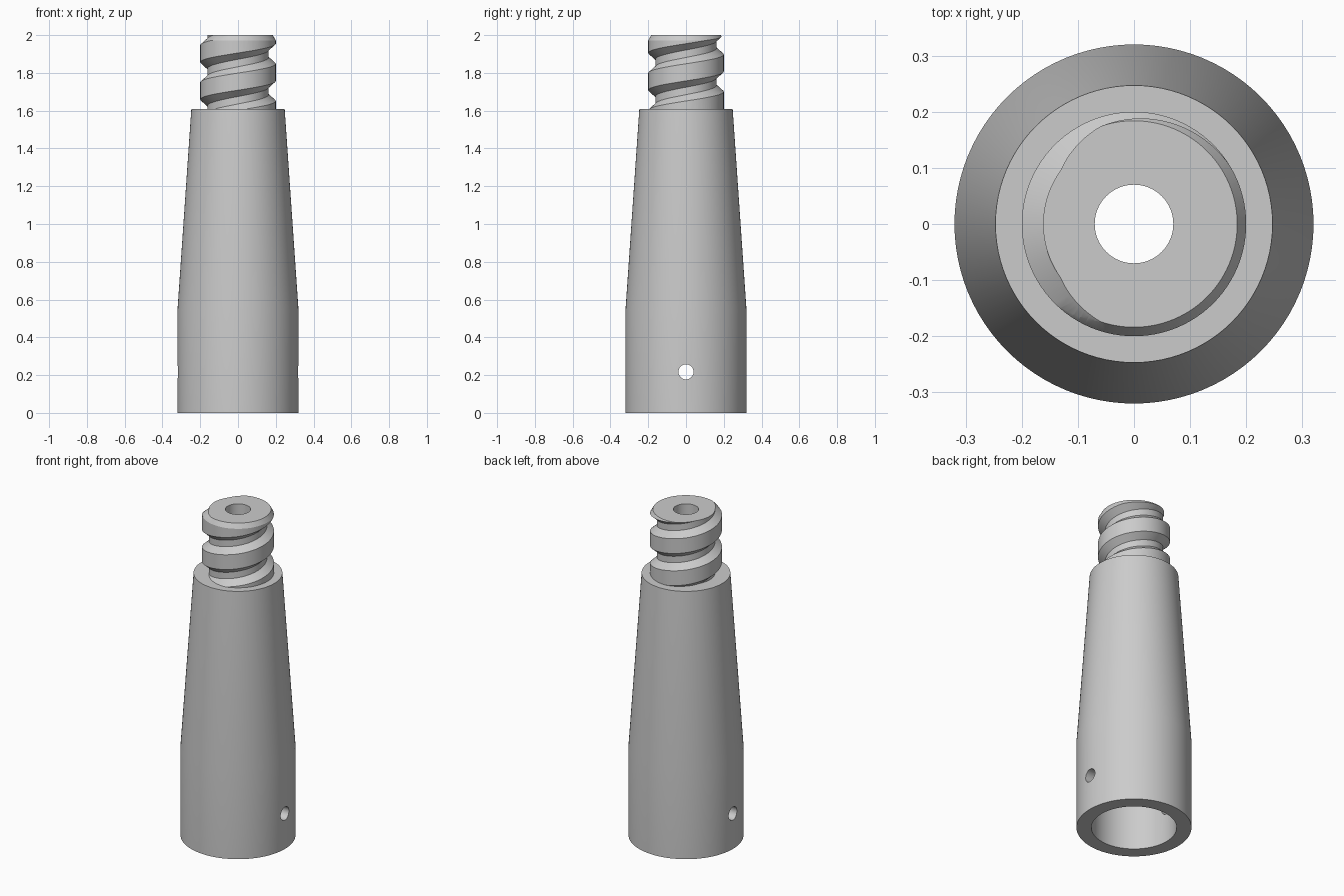
import bpy, bmesh, math

old = bpy.data.objects.get("Cube")
if old:
    bpy.data.objects.remove(old, do_unlink=True)

SEG = 96
PITCH = 0.197
TOP, SHOULDER = 2.0, 1.61

grey = bpy.data.materials.new("plain grey")
grey.use_nodes = True
grey.diffuse_color = (0.6, 0.6, 0.6, 1)
grey.node_tree.nodes["Principled BSDF"].inputs["Base Color"].default_value = grey.diffuse_color


def finish(bm, name):
    bmesh.ops.recalc_face_normals(bm, faces=bm.faces)
    mesh = bpy.data.meshes.new(name)
    bm.to_mesh(mesh)
    bm.free()
    mesh.materials.append(grey)
    obj = bpy.data.objects.new(name, mesh)
    bpy.context.collection.objects.link(obj)
    return obj


def lathe(name, profile):
    """Closed (radius, height) profile turned around z."""
    bm = bmesh.new()
    rings = [[bm.verts.new((r * math.cos(2 * math.pi * j / SEG),
                            r * math.sin(2 * math.pi * j / SEG), z))
              for j in range(SEG)] for r, z in profile]
    for i, low in enumerate(rings):
        high = rings[(i + 1) % len(rings)]
        for j in range(SEG):
            k = (j + 1) % SEG
            bm.faces.new((low[j], low[k], high[k], high[j]))
    return finish(bm, name)


def helix(name, turns, start):
    """Solid right-handed screw; rows follow the helix so the flanks stay crisp."""
    # radius and height within one pitch: groove floor, flank, crest, flank
    section = [(0.162, -0.1), (0.162, 0.1), (0.2, 0.27), (0.2, 0.73)]
    n = len(section)
    bm = bmesh.new()
    cols = []
    for j in range(SEG):
        a = 2 * math.pi * j / SEG
        col = []
        for t in range(turns):
            for r, u in section:
                z = start + PITCH * (t + u + j / SEG)
                col.append(bm.verts.new((r * math.cos(a), r * math.sin(a), z)))
        cols.append(col)
    for j in range(SEG):
        shift = n if j == SEG - 1 else 0
        nxt = cols[(j + 1) % SEG]
        for k in range(n * turns - 1 - shift):
            bm.faces.new((cols[j][k], nxt[k + shift], nxt[k + 1 + shift], cols[j][k + 1]))
    # trim the ragged ends and cap them
    for z, direction in ((SHOULDER - 0.1, -1), (TOP + 0.1, 1)):
        bmesh.ops.bisect_plane(bm, geom=bm.verts[:] + bm.edges[:] + bm.faces[:],
                               plane_co=(0, 0, z), plane_no=(0, 0, direction),
                               clear_outer=True)
        rim = [e for e in bm.edges if e.is_boundary
               and all(abs(v.co.z - z) < 1e-4 for v in e.verts)]
        bmesh.ops.holes_fill(bm, edges=rim, sides=0)
    return finish(bm, name)


def boolean(obj, cutter, operation):
    bpy.ops.object.select_all(action="DESELECT")
    bpy.context.view_layer.objects.active = obj
    obj.select_set(True)
    mod = obj.modifiers.new("cut", "BOOLEAN")
    mod.object, mod.operation, mod.solver = cutter, operation, "EXACT"
    bpy.ops.object.modifier_apply(modifier=mod.name)
    bpy.data.objects.remove(cutter, do_unlink=True)
    bpy.ops.object.shade_smooth_by_angle(angle=math.radians(25))


# Hollow handle body: socket below, tapered neck, narrow bore through the top
body = lathe("tapered_body", [
    (0.237, 0), (0.32, 0), (0.32, 0.55), (0.247, SHOULDER),
    (0.07, SHOULDER), (0.07, 0.65), (0.237, 0.65)])

# Cross pin hole from side to side
bm = bmesh.new()
bmesh.ops.create_cone(bm, cap_ends=True, segments=32, radius1=0.04, radius2=0.04, depth=1)
for v in bm.verts:
    x, y, z = v.co
    v.co = (z, y, x + 0.217)
pin = finish(bm, "pin_cutter")
pin.hide_render = True
boolean(body, pin, "DIFFERENCE")

# Threaded stud, trimmed by a bored envelope with a small top chamfer;
# the groove meets the top face on the model's right
thread = helix("threaded_stud", 7, TOP - PITCH * 4.5)
envelope = lathe("stud_envelope", [
    (0.07, SHOULDER), (0.23, SHOULDER), (0.23, 1.92), (0.184, TOP), (0.07, TOP)])
envelope.hide_render = True
boolean(thread, envelope, "INTERSECT")
